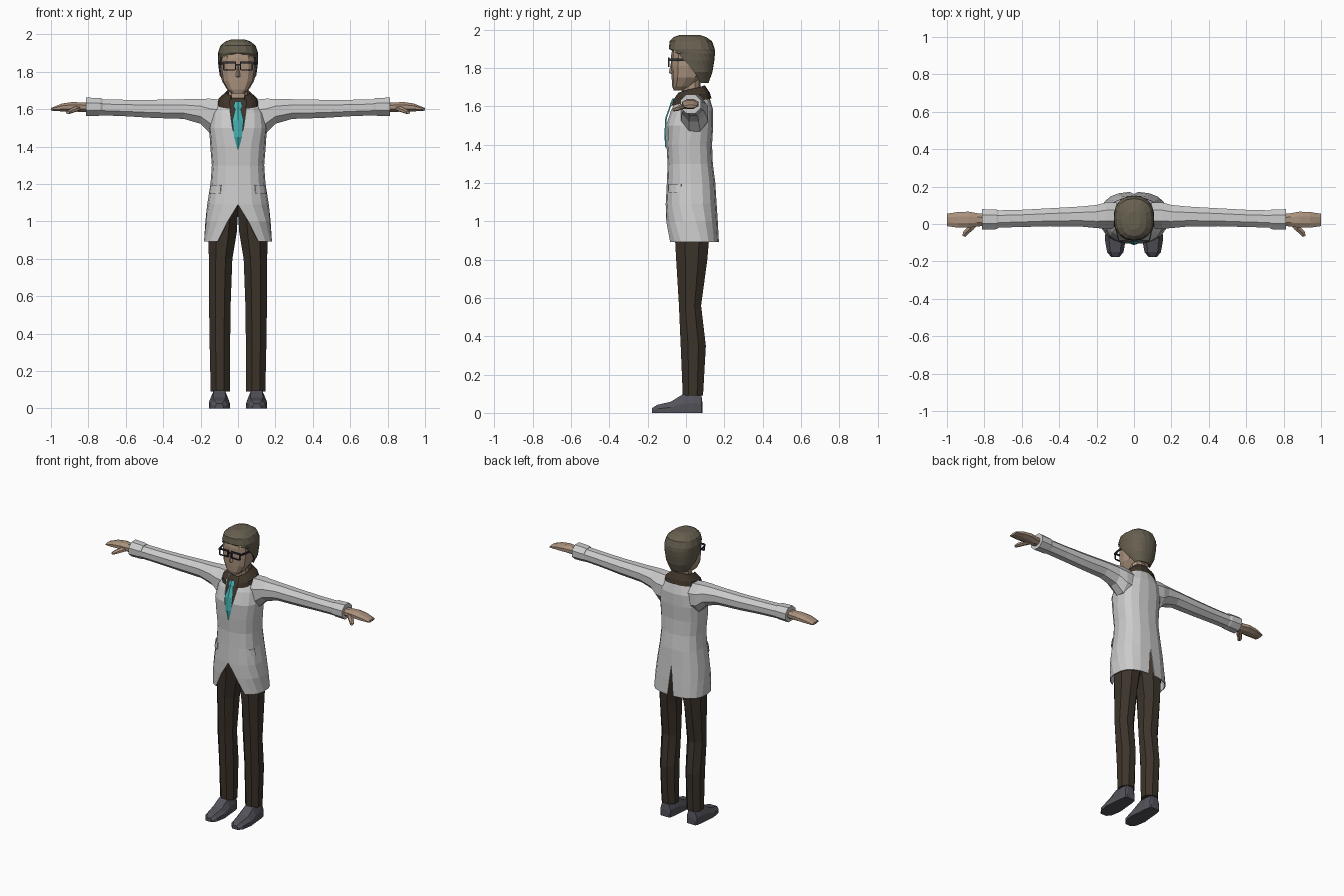
import bpy, bmesh, math
from mathutils import Vector


def material(name, rgb):
    m = bpy.data.materials.new(name)
    m.diffuse_color = (*rgb, 1)
    return m


COAT = material("light grey cloth", (.60, .60, .60))
PANTS = material("dark brown cloth", (.046, .034, .024))
SHIRT = material("brown shirt", (.050, .035, .024))
TEAL = material("teal", (.06, .44, .44))
SKIN = material("skin", (.40, .285, .205))
HAIR = material("hair", (.135, .115, .08))
SHOE = material("shoe grey", (.088, .085, .105))
BLACK = material("frame black", (.03, .03, .04))


def loft(name, rings, mat, closed=True, cap_start=True, cap_end=True, thick=0):
    """Skin rings of points together and mirror the result across x."""
    bm = bmesh.new()
    rows = [[bm.verts.new(p) for p in r] for r in rings]
    n = len(rings[0])
    for a, b in zip(rows, rows[1:]):
        for i in range(n if closed else n - 1):
            j = (i + 1) % n
            bm.faces.new((a[i], a[j], b[j], b[i]))
    if cap_start:
        bm.faces.new(rows[0][::-1])
    if cap_end:
        bm.faces.new(rows[-1])
    bmesh.ops.recalc_face_normals(bm, faces=bm.faces)
    me = bpy.data.meshes.new(name)
    bm.to_mesh(me)
    bm.free()
    me.materials.append(mat)
    ob = bpy.data.objects.new(name, me)
    bpy.context.collection.objects.link(ob)
    mir = ob.modifiers.new("mirror", 'MIRROR')
    mir.merge_threshold = .0005
    if thick:
        s = ob.modifiers.new("thickness", 'SOLIDIFY')
        s.thickness = thick
        s.offset = -1
    return ob


def half_ring(z, hw, yf, yb, a0=0, a1=math.pi, n=8, tilt=0, power=.8):
    """Half outline from front to back; a0 and a1 leave gaps at front and back."""
    pts, cy, ry = [], (yf + yb) / 2, (yb - yf) / 2
    for i in range(n + 1):
        a = a0 + (a1 - a0) * i / n
        s, c = max(math.sin(a), 0), math.cos(a)
        x = hw * s ** power if s > 1e-5 else 0
        y = cy - ry * math.copysign(abs(c) ** power, c)
        pts.append((x, y, z - tilt * c))
    return pts


def half_loft(name, rings, mat, n=8, tilt=0, power=.8, **kw):
    kw = {"cap_start": False, "cap_end": False, **kw}
    return loft(name, [half_ring(*r, n=n, tilt=tilt, power=power) for r in rings],
                mat, closed=False, **kw)


def oval(c, u, v, n=8):
    """Closed ring around c with half axes u and v."""
    c, u, v = Vector(c), Vector(u), Vector(v)
    return [c + u * math.cos(t) + v * math.sin(t)
            for t in (2 * math.pi * (i + .5) / n for i in range(n))]


def x_ring(x, cy, ry, top, bottom, n=8):
    k = 1 / math.cos(math.pi / n)
    return oval((x, cy, (top + bottom) / 2), (0, ry * k, 0),
                (0, 0, (top - bottom) / 2 * k), n)


def bar(name, x0, x1, y0, y1, z0, z1, mat):
    ring = lambda z: [(x0, y0, z), (x1, y0, z), (x1, y1, z), (x0, y1, z)]
    return loft(name, [ring(z0), ring(z1)], mat)


PI = math.pi
# Coat body, open below the button, at the neck and at the back vent
half_loft("coat_body", [
    (.892, .182, -.100, .172, .56, PI - .07),
    (1.0, .175, -.106, .166, .24, PI - .03),
    (1.09, .165, -.106, .160),
    (1.2, .147, -.100, .153),
    (1.3, .140, -.096, .140),
    (1.40, .148, -.102, .136),
    (1.5, .155, -.105, .142, .13),
    (1.58, .140, -.080, .142, .22),
    (1.64, .102, -.052, .125, .40),
    (1.672, .065, -.028, .102, .50)], COAT, thick=.006)

# Pocket flaps
half_loft("pocket_flap", [
    (1.150, .160, -.108, .162, .55, 1.25),
    (1.195, .153, -.106, .158, .55, 1.25)], COAT, n=3, thick=.004)

# Sleeves and cuffs
loft("sleeve", [x_ring(*r) for r in [
    (.08, .045, .070, 1.650, 1.46), (.15, .045, .070, 1.656, 1.47),
    (.20, .040, .062, 1.655, 1.522), (.29, .040, .053, 1.653, 1.548),
    (.45, .036, .048, 1.650, 1.553), (.60, .030, .046, 1.650, 1.562),
    (.80, .025, .046, 1.654, 1.570)]], COAT)
loft("cuff", [x_ring(*r) for r in [
    (.725, .026, .047, 1.655, 1.568), (.735, .025, .053, 1.659, 1.565),
    (.812, .025, .054, 1.662, 1.563), (.812, .025, .042, 1.650, 1.575)]], COAT)

# Shirt front, collar and tie
half_loft("shirt", [
    (1.36, .13, -.090, .12), (1.5, .14, -.094, .12), (1.58, .12, -.072, .12),
    (1.64, .085, -.046, .11), (1.66, .055, -.030, .08)], SHIRT)
half_loft("collar", [
    (1.622, .112, -.078, .133, .25), (1.652, .106, -.072, .124, .35),
    (1.69, .064, -.046, .098, .5), (1.66, .052, -.030, .080, .5)],
    SHIRT, tilt=.02)
loft("tie", [[(0, y, z), (w, y + .008, z)] for z, w, y in [
    (1.385, .003, -.108), (1.45, .021, -.113), (1.54, .030, -.108),
    (1.60, .015, -.086), (1.615, .024, -.082), (1.642, .016, -.070)]],
    TEAL, closed=False, cap_start=False, cap_end=False)

# Trouser legs, meeting under the coat
loft("trouser_leg", [oval((cx, cy, z), (rx * 1.06, 0, 0), (0, ry * 1.06, 0))
    for z, cx, cy, rx, ry in [
    (.09, .095, .036, .052, .054), (.35, .097, .038, .056, .067),
    (.56, .097, .021, .059, .059), (.80, .093, .030, .064, .083),
    (.94, .083, .032, .078, .093), (1.10, .070, .025, .075, .105)]], PANTS)

# Shoes with flat soles
loft("shoe", [[(.1 + sx * w, y, z * h) for sx, z in
    [(-1, 0), (-1, .5), (-.6, 1), (.6, 1), (1, .5), (1, 0)]]
    for y, w, h in [(-.177, .022, .025), (-.150, .044, .042), (-.08, .056, .058),
                    (-.02, .050, .095), (.04, .045, .105), (.08, .038, .095),
                    (.087, .030, .045)]], SHOE)

# Hands, thumbs and a lower finger block
loft("hand", [x_ring(*r) for r in [
    (.79, .022, .030, 1.635, 1.585), (.84, .022, .036, 1.636, 1.585),
    (.885, .023, .043, 1.638, 1.588), (.94, .022, .042, 1.630, 1.588),
    (1.0, .022, .033, 1.606, 1.592)]], SKIN)
loft("thumb", [oval(c, (r, r * .4, 0), (0, 0, r * .8), 6) for c, r in [
    ((.855, .005, 1.606), .022), ((.875, -.025, 1.598), .018),
    ((.898, -.045, 1.588), .016), ((.91, -.066, 1.582), .010)]], SKIN)

# Neck, face and nose
half_loft("neck", [(1.61, .054, -.025, .075), (1.75, .052, -.015, .075)],
          SKIN, n=5)
half_loft("face", [
    (1.683, .032, -.064, .000), (1.705, .058, -.072, .035),
    (1.75, .086, -.075, .080), (1.81, .095, -.077, .100),
    (1.87, .095, -.077, .110), (1.91, .085, -.070, .110)],
    SKIN, n=6, power=.75, cap_start=True, cap_end=True)
loft("nose", [[(0, y, z), (w, -.072, z)] for z, w, y in [
    (1.768, .010, -.074), (1.775, .014, -.090), (1.835, .006, -.077)]],
    SKIN, closed=False, cap_start=False, cap_end=False)

# Hair shell framing the face, with a fringe and sideburns
half_loft("hair", [
    (1.722, .066, -.02, .118, 1.95), (1.78, .098, -.07, .138, 1.62),
    (1.84, .106, -.085, .148, 1.30), (1.875, .108, -.088, .151, .95),
    (1.90, .107, -.090, .150, 0), (1.94, .094, -.085, .136),
    (1.962, .066, -.065, .105), (1.973, .035, -.03, .070)],
    HAIR, power=.85, cap_end=True, thick=.012)

# Spectacles: rims, bridge and side arms
Y0, Y1 = -.094, -.086
bar("rim_top", .010, .080, Y0, Y1, 1.844, 1.854, BLACK)
bar("rim_bottom", .016, .074, Y0, Y1, 1.806, 1.812, BLACK)
bar("rim_inner", .010, .017, Y0, Y1, 1.810, 1.848, BLACK)
bar("rim_outer", .073, .080, Y0, Y1, 1.810, 1.848, BLACK)
bar("bridge", 0, .012, Y0, Y1, 1.834, 1.842, BLACK)
loft("temple_arm", [[(x, y, 1.838), (x + .006, y, 1.838),
    (x + .006, y, 1.850), (x, y, 1.850)] for x, y in
    [(.078, -.094), (.088, -.05), (.096, .03)]], BLACK)
